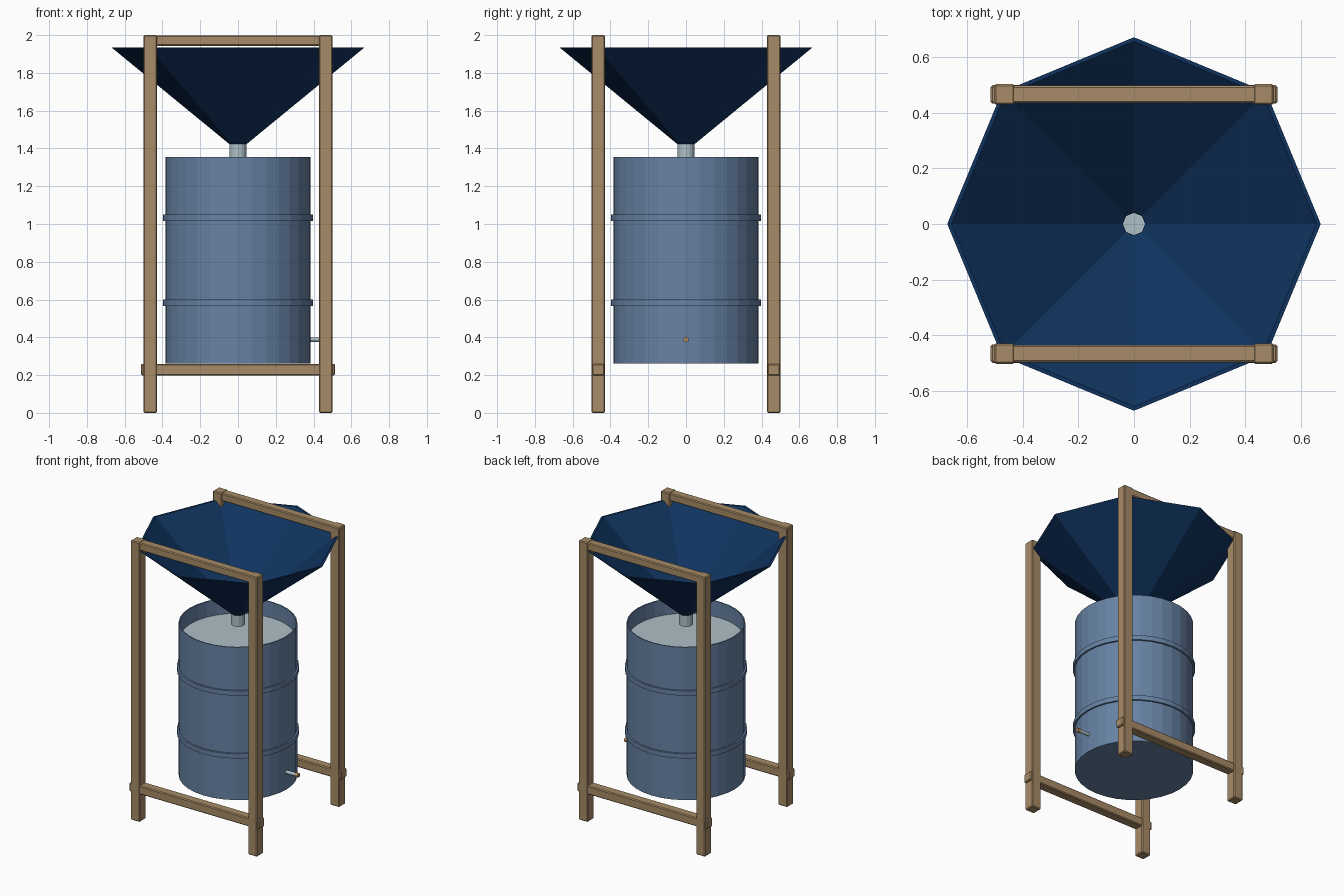
import bpy, bmesh, math
from mathutils import Matrix

if "Cube" in bpy.data.objects:
    bpy.data.objects.remove(bpy.data.objects["Cube"])


def material(name, rgb):
    m = bpy.data.materials.new(name)
    m.diffuse_color = (*rgb, 1)
    m.use_nodes = True
    m.node_tree.nodes["Principled BSDF"].inputs["Base Color"].default_value = m.diffuse_color
    return m


WOOD = material("wood", (0.39, 0.26, 0.135))
STEEL_BLUE = material("steel blue", (0.135, 0.225, 0.37))
NAVY = material("navy sheet", (0.005, 0.033, 0.115))
PALE = material("pale grey", (0.42, 0.53, 0.57))
COPPER = material("copper", (0.45, 0.24, 0.12))


def finish(bm, name, mat):
    bmesh.ops.recalc_face_normals(bm, faces=bm.faces)
    me = bpy.data.meshes.new(name)
    bm.to_mesh(me)
    bm.free()
    me.materials.append(mat)
    ob = bpy.data.objects.new(name, me)
    bpy.context.collection.objects.link(ob)
    return ob


def beam(name, centre, size, bevel=0.006):
    bm = bmesh.new()
    bmesh.ops.create_cube(bm, size=1)
    bmesh.ops.scale(bm, vec=size, verts=bm.verts)
    bmesh.ops.translate(bm, vec=centre, verts=bm.verts)
    bmesh.ops.bevel(bm, geom=bm.edges[:], offset=bevel, segments=1, affect='EDGES')
    return finish(bm, name, WOOD)


def lathe(name, profile, sides, mat, closed=False):
    """Revolve (radius, z) points about z; radius 0 becomes a pole."""
    bm = bmesh.new()
    rings = []
    for r, z in profile:
        if r == 0:
            rings.append([bm.verts.new((0, 0, z))] * sides)
        else:
            rings.append([bm.verts.new((r * math.cos(math.tau * i / sides),
                                        r * math.sin(math.tau * i / sides), z))
                          for i in range(sides)])
    pairs = list(zip(rings, rings[1:]))
    if closed:
        pairs.append((rings[-1], rings[0]))
    for a, b in pairs:
        for i in range(sides):
            j = (i + 1) % sides
            bm.faces.new(list(dict.fromkeys((a[i], a[j], b[j], b[i]))))
    return finish(bm, name, mat)


def rod_x(name, x0, x1, radius, z, mat):
    bm = bmesh.new()
    bmesh.ops.create_cone(bm, cap_ends=True, segments=12, radius1=radius,
                          radius2=radius, depth=x1 - x0,
                          matrix=Matrix.Translation(((x0 + x1) / 2, 0, z))
                          @ Matrix.Rotation(math.pi / 2, 4, 'Y'))
    return finish(bm, name, mat)


# Timber frame: posts plus upper and lower rails on front and back
for sy, face in ((-1, "front"), (1, "back")):
    y = sy * 0.465
    for sx, side in ((-1, "left"), (1, "right")):
        beam(f"{face}_{side}_post", (sx * 0.465, y, 1.0), (0.073, 0.073, 2.0))
    beam(f"{face}_lower_rail", (0, y, 0.229), (1.028, 0.066, 0.062))
    beam(f"{face}_upper_rail", (0, y, 1.9705), (0.996, 0.062, 0.055))

# Open drum with wall thickness and closed bottom
lathe("drum", [(0, 0.262), (0.385, 0.262), (0.385, 1.356), (0.377, 1.356),
               (0.377, 0.28), (0, 0.28)], 32, STEEL_BLUE)
for z, label in ((0.582, "lower"), (1.032, "upper")):
    lathe(f"{label}_drum_hoop", [(0.38, z - 0.017), (0.397, z - 0.017),
                                 (0.397, z + 0.017), (0.38, z + 0.017)],
          32, STEEL_BLUE, closed=True)

# Water surface inside the drum
lathe("water_surface", [(0, 1.245), (0.376, 1.245), (0.376, 1.235), (0, 1.235)], 32, PALE)

# Octagonal catchment funnel and its outlet pipe
lathe("funnel", [(0.042, 1.42), (0.67, 1.935), (0.655, 1.935), (0.04, 1.431)],
      8, NAVY, closed=True)
lathe("outlet_pipe", [(0.046, 1.345), (0.046, 1.424), (0.04, 1.424), (0.04, 1.345)],
      16, PALE, closed=True)

# Tap near the drum foot
rod_x("tap_pipe", 0.375, 0.462, 0.012, 0.388, PALE)
rod_x("tap_end", 0.46, 0.482, 0.015, 0.388, COPPER)
